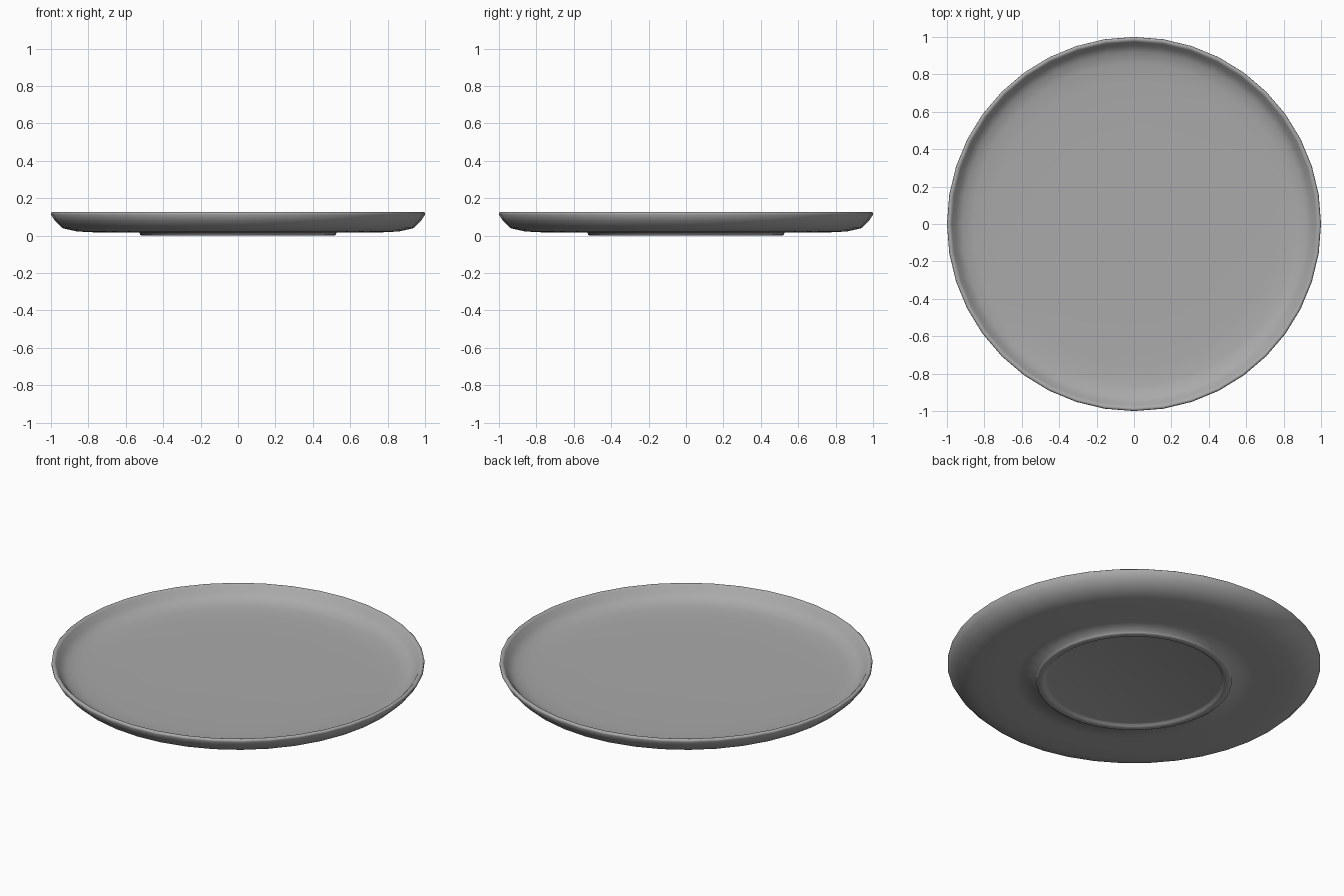
import bpy, bmesh, math
from mathutils import Matrix, Vector

cube = bpy.data.objects.get("Cube")
if cube:
    bpy.data.objects.remove(cube, do_unlink=True)

SIDES = 40

glaze = bpy.data.materials.new("grey_glaze")
glaze.use_nodes = True
colour = (0.4, 0.4, 0.4, 1)
glaze.diffuse_color = colour
glaze.node_tree.nodes["Principled BSDF"].inputs["Base Color"].default_value = colour

# Plate section (radius, height): underside, foot ring, outer wall, rim, dish
profile = [
    (0, 0.014), (0.465, 0.014), (0.478, 0.010), (0.485, 0.002), (0.495, 0),
    (0.515, 0), (0.523, 0.004), (0.527, 0.016), (0.64, 0.016), (0.76, 0.017),
    (0.86, 0.022), (0.94, 0.04), (0.98, 0.08), (1, 0.113), (0.999, 0.122),
    (0.992, 0.127), (0.983, 0.126), (0.974, 0.118), (0.955, 0.087),
    (0.92, 0.062), (0.86, 0.049), (0.76, 0.043), (0.5, 0.041), (0, 0.04),
]


def lathe(name, section, material):
    """Spin a section round the z axis into a closed solid."""
    bm = bmesh.new()
    verts = [bm.verts.new((r, 0, z)) for r, z in section]
    edges = [bm.edges.new(pair) for pair in zip(verts, verts[1:])]
    bmesh.ops.spin(bm, geom=verts + edges, axis=(0, 0, 1), cent=(0, 0, 0),
                   angle=math.tau, steps=SIDES, use_merge=True)
    bmesh.ops.remove_doubles(bm, verts=bm.verts, dist=0.0005)
    bmesh.ops.recalc_face_normals(bm, faces=bm.faces)
    mesh = bpy.data.meshes.new(name)
    bm.to_mesh(mesh)
    bm.free()
    mesh.materials.append(material)
    obj = bpy.data.objects.new(name, mesh)
    bpy.context.collection.objects.link(obj)
    return obj


plate = lathe("plate", profile, glaze)
bpy.ops.object.select_all(action="DESELECT")
plate.select_set(True)
bpy.context.view_layer.objects.active = plate
bpy.ops.object.shade_smooth_by_angle(angle=math.radians(80))
